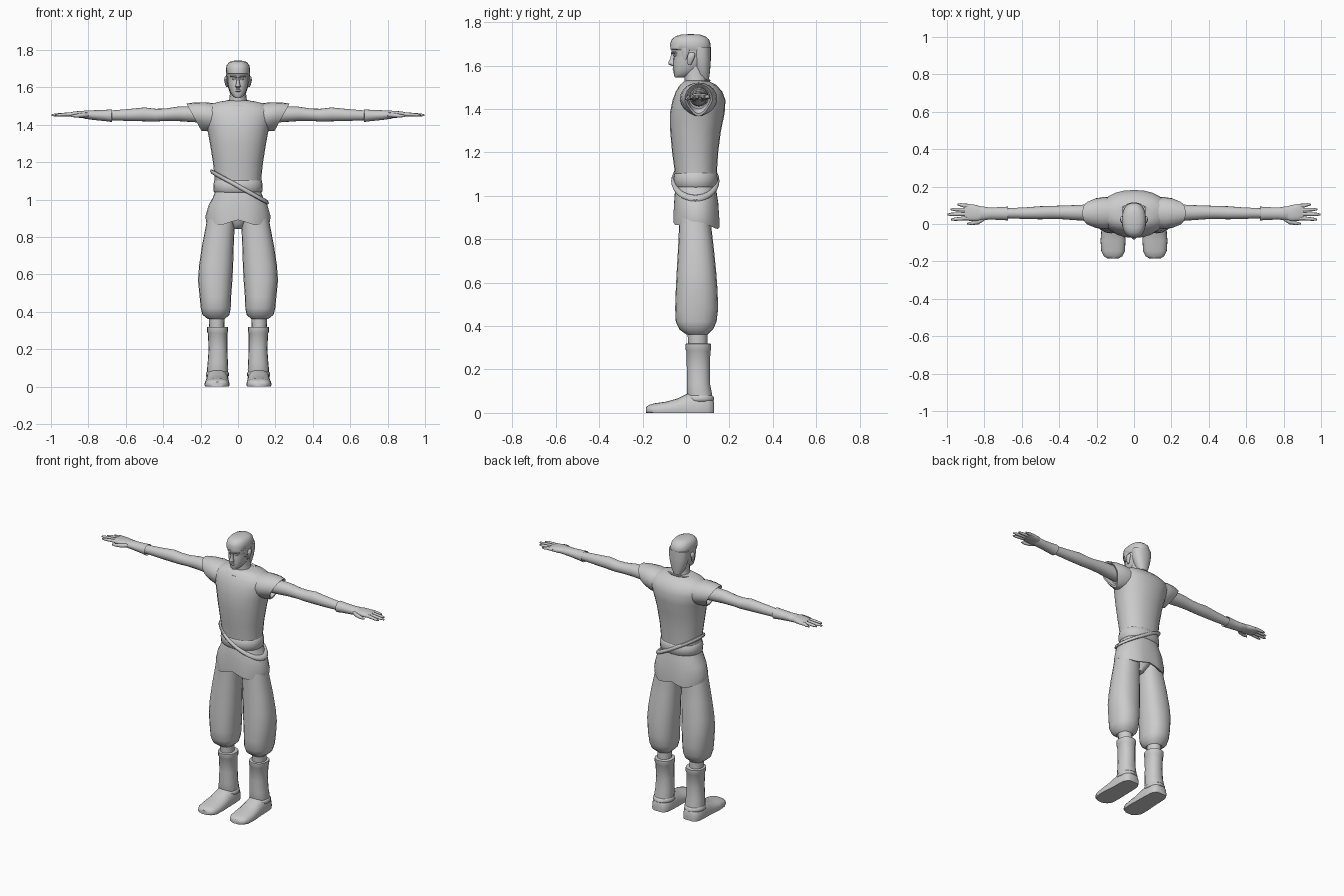
import bpy, bmesh, math
from mathutils import Vector


def finish(obj, mirror, angle=50):
    bpy.ops.object.select_all(action='DESELECT')
    obj.select_set(True)
    bpy.context.view_layer.objects.active = obj
    bpy.ops.object.shade_smooth_by_angle(angle=math.radians(angle))
    if mirror:
        obj.modifiers.new("Mirror", 'MIRROR').use_clip = False
    return obj


def loft(name, rings, axis='z', n=20, power=2.0, mirror=False, warp=None, angle=50):
    """Skin rings (t, a, b, ra, rb): t runs along the axis, (a, b) is the centre across it."""
    bm = bmesh.new()
    loops = []
    for t, a, b, ra, rb in rings:
        loop = []
        for i in range(n):
            w = 2 * math.pi * i / n
            c, s = math.cos(w), math.sin(w)
            u = a + ra * math.copysign(abs(c) ** (2 / power), c)
            v = b + rb * math.copysign(abs(s) ** (2 / power), s)
            p = Vector({'z': (u, v, t), 'x': (t, u, v), 'y': (u, t, v)}[axis])
            loop.append(bm.verts.new(warp(p) if warp else p))
        loops.append(loop)
    for lo, hi in zip(loops, loops[1:]):
        for i in range(n):
            j = (i + 1) % n
            bm.faces.new((lo[i], lo[j], hi[j], hi[i]))
    bm.faces.new(loops[0])
    bm.faces.new(loops[-1])
    bmesh.ops.recalc_face_normals(bm, faces=bm.faces)
    mesh = bpy.data.meshes.new(name)
    bm.to_mesh(mesh)
    bm.free()
    obj = bpy.data.objects.new(name, mesh)
    bpy.context.collection.objects.link(obj)
    return finish(obj, mirror, angle)


def hoop(name, centre, rx, ry, slope_x, slope_y, thick):
    """Elliptical tube ring, tilted by slopes along x and y."""
    bpy.ops.mesh.primitive_torus_add(major_radius=1, minor_radius=0.1,
                                     major_segments=32, minor_segments=8)
    obj = bpy.context.object
    obj.name = name
    for v in obj.data.vertices:
        x, y, z = v.co
        v.co = (centre[0] + x * rx, centre[1] + y * ry,
                centre[2] + z * thick * 10 + x * rx * slope_x + y * ry * slope_y)
    return finish(obj, False)


# Tunic body
loft("tunic", [
    (1.02, 0, .045, .122, .092), (1.12, 0, .045, .125, .098), (1.20, 0, .042, .134, .106),
    (1.30, 0, .044, .150, .117), (1.38, 0, .052, .165, .126), (1.44, 0, .060, .185, .122),
    (1.48, 0, .060, .185, .107), (1.51, 0, .056, .150, .084), (1.525, 0, .050, .095, .062),
    (1.53, 0, .048, .06, .05)], n=24, power=2.2)
hoop("collar", (0, .038, 1.515), .08, .068, 0, .22, .006)


# Flared tunic skirt, hem dipping at the back with soft folds
def hem(p):
    k = max(0, min(1, (1.0 - p.z) / .1))
    w = math.atan2(p.y - .05, p.x)
    f = 1 + .025 * k * math.cos(6 * w)
    return Vector((p.x * f, .05 + (p.y - .05) * f,
                   p.z - k * (.012 * math.sin(w) + .012 * math.cos(4 * w + math.pi))))


loft("skirt", [
    (1.05, 0, .045, .120, .090), (1.01, 0, .045, .135, .097), (.97, 0, .047, .155, .102),
    (.90, 0, .048, .170, .106), (.868, 0, .048, .166, .106), (.872, 0, .048, .152, .094),
    (.95, 0, .048, .130, .085)], n=28, power=2.4, warp=hem)

# Waist sash and slanted belt
loft("waist_sash", [
    (1.035, 0, .045, .120, .090), (1.045, 0, .045, .130, .100), (1.075, 0, .045, .132, .103),
    (1.10, 0, .045, .128, .099), (1.11, 0, .045, .120, .090)], n=24, power=2.2)
hoop("slanted_belt", (.008, .043, 1.068), .143, .101, -.55, 0, .013)

# Short sleeves with slanted openings
def slant(p):
    k = max(0, min(1, (p.x - .13) / .1))
    pinch = 1 - .45 * max(0, (1.44 - p.z) / .075) * k
    return Vector((p.x + .55 * k * (p.z - 1.44), .058 + (p.y - .058) * pinch, p.z))


loft("sleeve", [
    (.11, .06, 1.445, .080, .068), (.16, .058, 1.445, .086, .076), (.20, .058, 1.443, .080, .077),
    (.235, .058, 1.440, .064, .074), (.232, .058, 1.442, .055, .063),
    (.19, .058, 1.445, .045, .045)], axis='x', power=2.1, mirror=True, warp=slant)

# Bare arms and wrist cuffs
loft("arm", [
    (.15, .06, 1.455, .045, .045), (.25, .06, 1.457, .044, .042), (.32, .061, 1.459, .040, .039),
    (.39, .062, 1.454, .036, .033), (.44, .062, 1.452, .035, .034), (.50, .060, 1.456, .035, .037),
    (.58, .058, 1.453, .031, .032), (.70, .057, 1.450, .026, .025)], axis='x', n=16, mirror=True)
loft("wrist_cuff", [
    (.69, .056, 1.450, .024, .024), (.675, .056, 1.449, .037, .034), (.70, .056, 1.450, .035, .031),
    (.77, .056, 1.452, .032, .026), (.82, .057, 1.455, .038, .022), (.835, .057, 1.455, .034, .015)],
    axis='x', n=16, mirror=True)

# Hands: palm, four fingers, thumb
loft("palm", [
    (.80, .057, 1.456, .030, .018), (.84, .058, 1.456, .043, .019), (.88, .062, 1.456, .045, .015),
    (.905, .065, 1.455, .038, .009)], axis='x', n=16, power=2.6, mirror=True)
for i, (y, tip) in enumerate([(.030, .978), (.053, .998), (.076, .980), (.098, .945)]):
    loft(f"finger_{i + 1}", [
        (.87, y, 1.456, .010, .010), (.91, y, 1.456, .0105, .010),
        (tip - .02, y + (i - 1.5) * .003, 1.453, .009, .008),
        (tip, y + (i - 1.5) * .004, 1.452, .004, .004)], axis='x', n=8, mirror=True)
loft("thumb", [
    (.80, .030, 1.454, .012, .012), (.83, .012, 1.452, .013, .012),
    (.865, .004, 1.449, .010, .010), (.892, .002, 1.447, .004, .005)], axis='x', n=8, mirror=True)

# Neck and head
loft("neck", [
    (1.48, 0, .048, .060, .055), (1.53, 0, .045, .048, .052), (1.56, 0, .043, .044, .052),
    (1.62, 0, .040, .044, .055)], n=16)
loft("head", [
    (1.545, 0, -.030, .016, .020), (1.555, 0, -.015, .029, .041), (1.575, 0, .000, .042, .057),
    (1.60, 0, .012, .051, .071), (1.63, 0, .020, .057, .078), (1.648, 0, .022, .059, .078),
    (1.665, 0, .020, .060, .087), (1.69, 0, .022, .060, .086), (1.72, 0, .022, .050, .070),
    (1.73, 0, .022, .030, .045)], power=2.3)

# Face details
loft("nose", [
    (1.598, 0, -.058, .010, .008), (1.606, 0, -.064, .015, .018), (1.614, 0, -.064, .011, .019),
    (1.635, 0, -.060, .007, .012), (1.66, 0, -.060, .006, .008)], n=10)
loft("lips", [
    (1.574, 0, -.050, .008, .006), (1.580, 0, -.054, .016, .0085), (1.584, 0, -.054, .018, .0065),
    (1.588, 0, -.054, .015, .0085), (1.593, 0, -.053, .007, .006)], n=10)
loft("brow", [
    (.006, -.062, 1.657, .008, .005), (.022, -.058, 1.661, .009, .006),
    (.042, -.040, 1.661, .009, .005)], axis='x', n=8, mirror=True)
loft("eye", [
    (.012, -.053, 1.645, .003, .002), (.022, -.051, 1.646, .006, .006),
    (.034, -.044, 1.646, .003, .002)], axis='x', n=8, mirror=True)
loft("ear", [
    (1.602, .058, .016, .004, .007), (1.615, .062, .018, .007, .012), (1.638, .065, .023, .009, .018),
    (1.653, .065, .026, .008, .017), (1.661, .062, .027, .004, .009)], n=10, mirror=True)

# Hair: crown cap, nape shell and sideburns
loft("hair_crown", [
    (1.668, 0, .028, .060, .080), (1.675, 0, .021, .064, .093), (1.70, 0, .020, .064, .093),
    (1.72, 0, .020, .060, .086), (1.735, 0, .020, .048, .068), (1.742, 0, .021, .030, .044),
    (1.744, 0, .022, .010, .015)], n=24, power=2.3)
loft("hair_nape", [
    (1.535, 0, .083, .024, .022), (1.56, 0, .077, .040, .032), (1.60, 0, .073, .053, .040),
    (1.64, 0, .070, .062, .045), (1.685, 0, .068, .064, .046)], power=2.2)
loft("sideburn", [
    (1.625, .056, -.006, .003, .005), (1.645, .057, -.004, .006, .012),
    (1.68, .057, .000, .007, .024)], n=8, mirror=True)

# Pelvis under the skirt
loft("pelvis", [
    (.842, 0, .045, .022, .040), (.87, 0, .045, .040, .065), (.92, 0, .046, .100, .080),
    (.98, 0, .046, .125, .088)])

# Baggy trousers gathered below the knee
loft("trouser_leg", [
    (.95, .085, .045, .072, .075), (.86, .095, .042, .077, .074), (.75, .108, .046, .085, .083),
    (.65, .117, .048, .091, .091), (.57, .122, .049, .092, .096), (.48, .121, .049, .084, .099),
    (.42, .119, .047, .080, .094), (.385, .118, .047, .072, .078), (.362, .116, .050, .046, .050),
    (.375, .116, .050, .038, .040)], power=2.3, mirror=True)

# Shins and boots
loft("shin", [
    (.28, .112, .055, .040, .044), (.40, .116, .052, .042, .046)], n=16, mirror=True)
loft("boot_shaft", [
    (.05, .110, .068, .054, .054), (.09, .109, .062, .057, .058), (.13, .108, .058, .054, .054),
    (.20, .107, .057, .050, .054), (.285, .109, .057, .052, .056), (.292, .109, .057, .056, .060),
    (.318, .110, .057, .056, .060), (.320, .110, .057, .044, .048)], n=18, power=2.2, mirror=True)


def sole(p):
    return Vector((p.x, p.y, max(0, p.z)))


loft("boot_foot", [
    (-.184, .112, .012, .030, .014), (-.172, .112, .012, .050, .024), (-.145, .112, .012, .063, .032),
    (-.09, .112, .012, .067, .040), (-.04, .111, .012, .064, .054), (.00, .110, .012, .062, .074),
    (.05, .110, .012, .061, .088), (.10, .110, .012, .057, .076), (.122, .110, .012, .044, .056),
    (.130, .110, .012, .030, .036)], axis='y', power=2.5, mirror=True, warp=sole)
hoop_z = .062
loft("ankle_strap", [
    (.052, .110, .064, .056, .060), (.058, .110, .064, .062, .067), (.072, .110, .064, .062, .066),
    (.080, .110, .064, .056, .059)], n=18, mirror=True)
